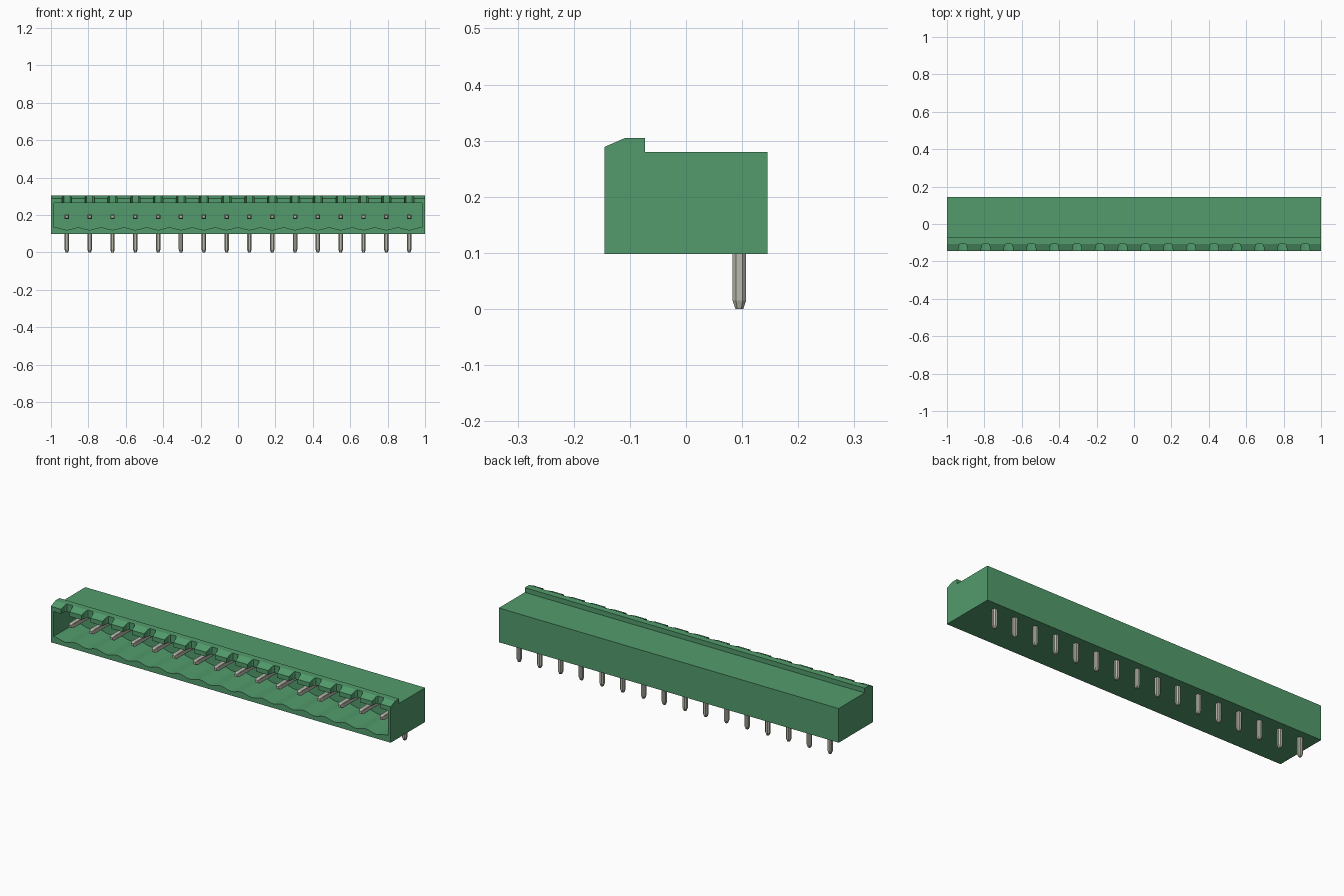
import bpy, bmesh, math

if "Cube" in bpy.data.objects:
    bpy.data.objects.remove(bpy.data.objects["Cube"])

PINS, PITCH = 16, 0.122
XS = [(i - (PINS - 1) / 2) * PITCH for i in range(PINS)]


def material(name, rgb):
    m = bpy.data.materials.new(name)
    m.use_nodes = True
    m.diffuse_color = (*rgb, 1)
    m.node_tree.nodes["Principled BSDF"].inputs["Base Color"].default_value = (*rgb, 1)
    return m


green = material("connector green", (0.084, 0.33, 0.15))
metal = material("tin grey", (0.48, 0.48, 0.41))


def finish(name, bm, mat):
    bmesh.ops.recalc_face_normals(bm, faces=bm.faces)
    me = bpy.data.meshes.new(name)
    bm.to_mesh(me)
    bm.free()
    me.materials.append(mat)
    ob = bpy.data.objects.new(name, me)
    bpy.context.collection.objects.link(ob)
    return ob


def prism(bm, points, offset):
    """Extrude a closed 3D outline along an offset."""
    face = bm.faces.new([bm.verts.new(p) for p in points])
    new = bmesh.ops.extrude_face_region(bm, geom=[face])["geom"]
    verts = [v for v in new if isinstance(v, bmesh.types.BMVert)]
    bmesh.ops.translate(bm, verts=verts, vec=offset)


def loft(bm, rings):
    """Skin a list of equal rings and cap both ends."""
    vs = [[bm.verts.new(p) for p in r] for r in rings]
    n = len(vs[0])
    for a, b in zip(vs, vs[1:]):
        for i in range(n):
            bm.faces.new((a[i], a[(i + 1) % n], b[(i + 1) % n], b[i]))
    bm.faces.new(vs[0])
    bm.faces.new(vs[-1])


def octagon(h, c):
    """Square outline of half size h with corners cut by c."""
    k = h - c
    return [(h, -k), (h, k), (k, h), (-k, h), (-h, k), (-h, -k), (-k, -h), (k, -h)]


# Housing: side profile with raised front lip, extruded across the width
bm = bmesh.new()
side = [(-0.145, 0.098), (0.145, 0.098), (0.145, 0.28), (-0.073, 0.28),
        (-0.073, 0.305), (-0.108, 0.305), (-0.145, 0.289)]
prism(bm, [(-1, y, z) for y, z in side], (2, 0, 0))
housing = finish("housing", bm, green)

# Cavity cutter: floor dips under each pin with humps between
bm = bmesh.new()
outline = [(0.983, 0.265), (-0.983, 0.265), (-0.983, 0.133)]
for x in XS:
    for k in range(-4, 5):
        if k == 4 and x != XS[-1]:
            continue
        dx = k * PITCH / 8
        outline.append((x + dx, 0.1265 - 0.0065 * math.cos(2 * math.pi * dx / PITCH)))
outline.append((0.983, 0.133))
prism(bm, [(x, -0.2, z) for x, z in outline], (0, 0.25, 0))
cavity = finish("cavity_cutter", bm, green)

# Notch cutters: slots through the lip that narrow toward the back
bm = bmesh.new()
for x in XS:
    plan = [(-0.028, -0.16), (0.028, -0.16), (0.022, -0.117), (0.016, -0.107),
            (-0.016, -0.107), (-0.022, -0.117)]
    prism(bm, [(x + dx, y, 0.25) for dx, y in plan], (0, 0, 0.08))
notches = finish("notch_cutter", bm, green)

for cutter in (cavity, notches):
    mod = housing.modifiers.new(cutter.name, "BOOLEAN")
    mod.object = cutter
    mod.operation = "DIFFERENCE"
    mod.solver = "EXACT"
    cutter.hide_render = True
    cutter.hide_viewport = True
    cutter.display_type = "WIRE"

# Pins: horizontal contact and downward solder leg, both with tapered tips
for i, x in enumerate(XS):
    bm = bmesh.new()
    loft(bm, [[(x + a, y, 0.19 + b) for a, b in octagon(h, h * 0.15)]
              for y, h in ((-0.105, 0.007), (-0.093, 0.012), (0.06, 0.012))])
    finish(f"contact_pin_{i + 1}", bm, metal)
    bm = bmesh.new()
    loft(bm, [[(x + a, 0.095 + b, z) for a, b in octagon(h, h * 0.5)]
              for z, h in ((0.0, 0.007), (0.015, 0.012), (0.11, 0.012))])
    finish(f"solder_leg_{i + 1}", bm, metal)
